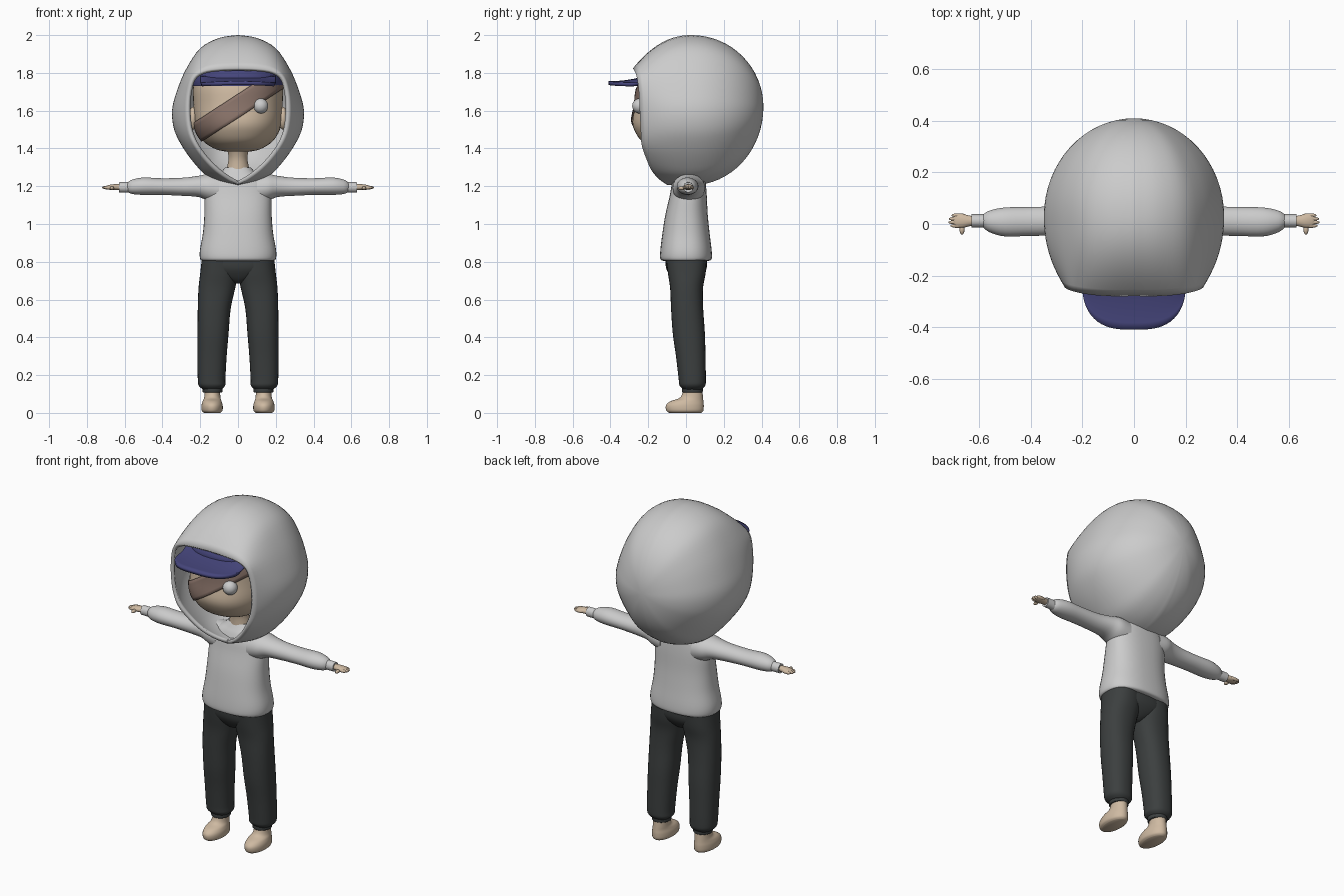
import bpy, bmesh
from math import sin, cos, pi, radians, copysign
from mathutils import Vector
from mathutils.bvhtree import BVHTree

if "Cube" in bpy.data.objects:
    bpy.data.objects.remove(bpy.data.objects["Cube"])


def material(name, rgb):
    m = bpy.data.materials.new(name)
    m.diffuse_color = (*rgb, 1)
    m.use_nodes = True
    m.node_tree.nodes["Principled BSDF"].inputs["Base Color"].default_value = m.diffuse_color
    return m


SKIN = material("skin", (0.62, 0.49, 0.36))
DARK = material("dark_cloth", (0.045, 0.05, 0.05))
NAVY = material("navy", (0.06, 0.06, 0.2))
BROWN = material("bandage_brown", (0.25, 0.17, 0.14))


def spline(pts, k=4):
    """Catmull-Rom through tuples of any length."""
    out = []
    for i in range(len(pts) - 1):
        q = [pts[min(max(i + d, 0), len(pts) - 1)] for d in (-1, 0, 1, 2)]
        for s in range(k):
            t = s / k
            out.append(tuple(b + 0.5 * t * (c - a + t * (2 * a - 5 * b + 4 * c - d + t * (3 * (b - c) + d - a)))
                             for a, b, c, d in zip(*q)))
    return out + [tuple(pts[-1])]


def finish(bm, name, mat=None, mirror=False, thick=0, angle=50):
    bmesh.ops.remove_doubles(bm, verts=bm.verts, dist=1e-5)
    bmesh.ops.recalc_face_normals(bm, faces=bm.faces)
    me = bpy.data.meshes.new(name)
    bm.to_mesh(me)
    bm.free()
    ob = bpy.data.objects.new(name, me)
    bpy.context.collection.objects.link(ob)
    if mat:
        me.materials.append(mat)
    bpy.ops.object.select_all(action='DESELECT')
    ob.select_set(True)
    bpy.context.view_layer.objects.active = ob
    bpy.ops.object.shade_smooth_by_angle(angle=radians(angle))
    if mirror:
        ob.modifiers.new("mirror", 'MIRROR').merge_threshold = 0.001
    if thick:
        sol = ob.modifiers.new("solid", 'SOLIDIFY')
        sol.thickness, sol.offset = thick, -1
    return ob


def grid(rows, closed=False, caps=False):
    bm = bmesh.new()
    vs = [[bm.verts.new(p) for p in r] for r in rows]
    n = len(rows[0])
    for a, b in zip(vs, vs[1:]):
        for i in range(n if closed else n - 1):
            j = (i + 1) % n
            bm.faces.new((a[i], a[j], b[j], b[i]))
    if caps:
        bm.faces.new(vs[0])
        bm.faces.new(vs[-1])
    return bm


def loft(name, rings, mat=None, axis='z', power=2.0, n=32, k=4, **kw):
    """Rings are (position on axis, centre a, centre b, radius a, radius b)."""
    rows = []
    for t, ca, cb, ra, rb in spline(rings, k):
        row = []
        for i in range(n):
            c, s = cos(2 * pi * i / n), sin(2 * pi * i / n)
            a = ca + ra * copysign(abs(c) ** (2 / power), c)
            b = cb + rb * copysign(abs(s) ** (2 / power), s)
            row.append((a, b, t) if axis == 'z' else (t, a, b))
        rows.append(row)
    return finish(grid(rows, True, True), name, mat, **kw)


def ball(name, loc, rad, mat=None, mirror=False):
    bm = bmesh.new()
    bmesh.ops.create_uvsphere(bm, u_segments=20, v_segments=12, radius=1)
    for v in bm.verts:
        v.co = Vector(r * c + l for r, c, l in zip(rad, v.co, loc))
    return finish(bm, name, mat, mirror)


# Hood: half shell from the face opening over the widest outline to the back
outline = [(0, 2.0), (.1, 1.985), (.2, 1.93), (.275, 1.82), (.325, 1.7), (.349, 1.6),
           (.338, 1.5), (.295, 1.41), (.23, 1.32), (.165, 1.255), (.08, 1.218), (0, 1.205)]
rim = [(0, -.28, 1.825), (.1, -.28, 1.822), (.185, -.272, 1.81), (.24, -.26, 1.775), (.263, -.25, 1.7),
       (.268, -.245, 1.6), (.258, -.24, 1.5), (.228, -.235, 1.42), (.175, -.21, 1.345),
       (.11, -.18, 1.28), (.05, -.14, 1.235), (0, -.1, 1.207)]
rows = []
for (ox, oz), (rx, ry, rz) in zip(spline(outline), spline(rim)):
    row = []
    for j in range(12):
        s = 1 - j / 12
        w = s ** 2.2
        row.append((ox + (rx - ox) * w, .03 + (ry - .03) * s, oz + (rz - oz) * w))
    for j in range(17):
        t = j / 16 * pi / 2
        c = cos(t)
        row.append((ox * c, .03 + .38 * sin(t), 1.62 + (oz - 1.62) * c))
    rows.append(row)
finish(grid(rows), "hood", mirror=True, thick=.02, angle=60)

# Sweatshirt body, sleeves and cuffs
loft("sweatshirt_body", [
    (.805, 0, 0, .185, .12), (.815, 0, 0, .2, .136), (.86, 0, 0, .202, .136), (.95, 0, 0, .186, .125),
    (1.05, 0, .003, .178, .112), (1.15, 0, .012, .176, .098), (1.21, 0, .015, .165, .09),
    (1.25, 0, .02, .13, .08), (1.275, 0, .025, .09, .07), (1.3, 0, .03, .068, .06)], power=2.4, n=40)
loft("sleeve", [
    (.1, .015, 1.185, .085, .08), (.16, .015, 1.194, .085, .071), (.21, .014, 1.199, .07, .056),
    (.29, .012, 1.197, .058, .048), (.4, .01, 1.198, .056, .044), (.5, .008, 1.2, .056, .046),
    (.56, .01, 1.197, .042, .038), (.585, .012, 1.195, .025, .025)], axis='x', mirror=True)
loft("sleeve_cuff", [(.56, .012, 1.194, .026, .028), (.63, .012, 1.194, .026, .027)],
     axis='x', mirror=True)

# Hands
loft("palm", [(.61, .012, 1.195, .018, .016), (.635, .012, 1.195, .02, .016), (.665, .012, 1.195, .027, .015),
              (.69, .013, 1.194, .026, .011), (.7, .013, 1.194, .018, .006)], SKIN, 'x', mirror=True, n=20)
for i, tip in enumerate((.712, .72, .718, .708)):
    ball("finger_%d" % (i + 1), (tip - .028, -.007 + .0135 * i, 1.193), (.028, .0082, .0095), SKIN, True)
ball("thumb", (.667, -.02, 1.19), (.01, .021, .01), SKIN, True)

# Trousers
loft("trouser_seat", [
    (.685, 0, 0, .02, .04), (.7, 0, 0, .06, .065), (.73, 0, .002, .14, .09), (.77, 0, .002, .185, .108),
    (.83, 0, 0, .188, .11)], DARK, power=2.3)
loft("trouser_leg", [
    (.125, .137, .035, .05, .05), (.145, .138, .034, .07, .068), (.18, .14, .033, .073, .072),
    (.3, .137, .025, .077, .078), (.42, .132, .015, .082, .085), (.55, .126, .006, .087, .085),
    (.66, .112, .003, .097, .087), (.74, .1, .004, .1, .1), (.82, .095, .002, .096, .108)],
    DARK, power=2.3, mirror=True)
loft("trouser_cuff", [(.108, .135, .034, .047, .05), (.113, .135, .034, .052, .055),
                      (.142, .135, .034, .052, .055)], DARK, mirror=True)

# Feet
loft("foot", [
    (0, .137, -.005, .043, .085), (.012, .137, -.006, .055, .098), (.04, .137, -.006, .056, .1),
    (.062, .137, .005, .05, .087), (.082, .136, .03, .043, .06), (.125, .135, .036, .04, .05)],
    SKIN, mirror=True)

# Head, neck and ears
head = loft("head", [
    (1.383, 0, -.04, .06, .07), (1.395, 0, -.03, .115, .125), (1.43, 0, 0, .175, .225), (1.48, 0, 0, .213, .265),
    (1.54, 0, 0, .231, .284), (1.63, 0, 0, .236, .268), (1.74, 0, 0, .236, .252), (1.83, 0, .01, .2, .2),
    (1.88, 0, .02, .1, .1)], SKIN, power=2.25, n=48)
loft("neck", [(1.22, 0, .025, .075, .065), (1.3, 0, .02, .058, .055), (1.36, 0, .01, .05, .05),
              (1.43, 0, 0, .07, .07)], SKIN)
ball("ear", (.238, -.04, 1.56), (.025, .04, .06), SKIN, True)
ball("eye", (.12, -.245, 1.625), (.04, .04, .04))

# Slanted bandage wrapped round the head, projected from inside
me = head.data
tree = BVHTree.FromPolygons([v.co for v in me.vertices], [p.vertices for p in me.polygons])
tilt = radians(33)
along, across = Vector((cos(tilt), 0, sin(tilt))), Vector((-sin(tilt), 0, cos(tilt)))
rows = []
for j in range(7):
    start = Vector((0, 0, 1.625)) + across * (j / 6 - .5) * .107
    row = []
    for i in range(64):
        a = 2 * pi * i / 64
        d = along * cos(a) + Vector((0, sin(a), 0))
        d.normalize()
        row.append(tree.ray_cast(start, d)[0] + d * .009)
    rows.append(row)
finish(grid(rows, True), "bandage", BROWN, thick=.008)

# Cap crown and brim
loft("cap_crown", [(1.73, 0, 0, .243, .258), (1.76, 0, 0, .244, .26), (1.8, 0, 0, .23, .25),
                   (1.86, 0, .01, .19, .195), (1.91, 0, .02, .08, .08)], NAVY, power=2.3, n=40)
rows = []
for j in range(9):
    v = j / 8
    row = []
    for i in range(33):
        u = sin((i / 16 - 1) * pi / 2)
        front = -.25 - .16 * max(0, 1 - abs(u) ** 3) ** .5
        row.append((.2 * u, -.19 + (front + .19) * v, 1.756 + .035 * (1 - v) ** 2 - .008 * u * u))
    rows.append(row)
finish(grid(rows), "cap_brim", NAVY, thick=.02)
